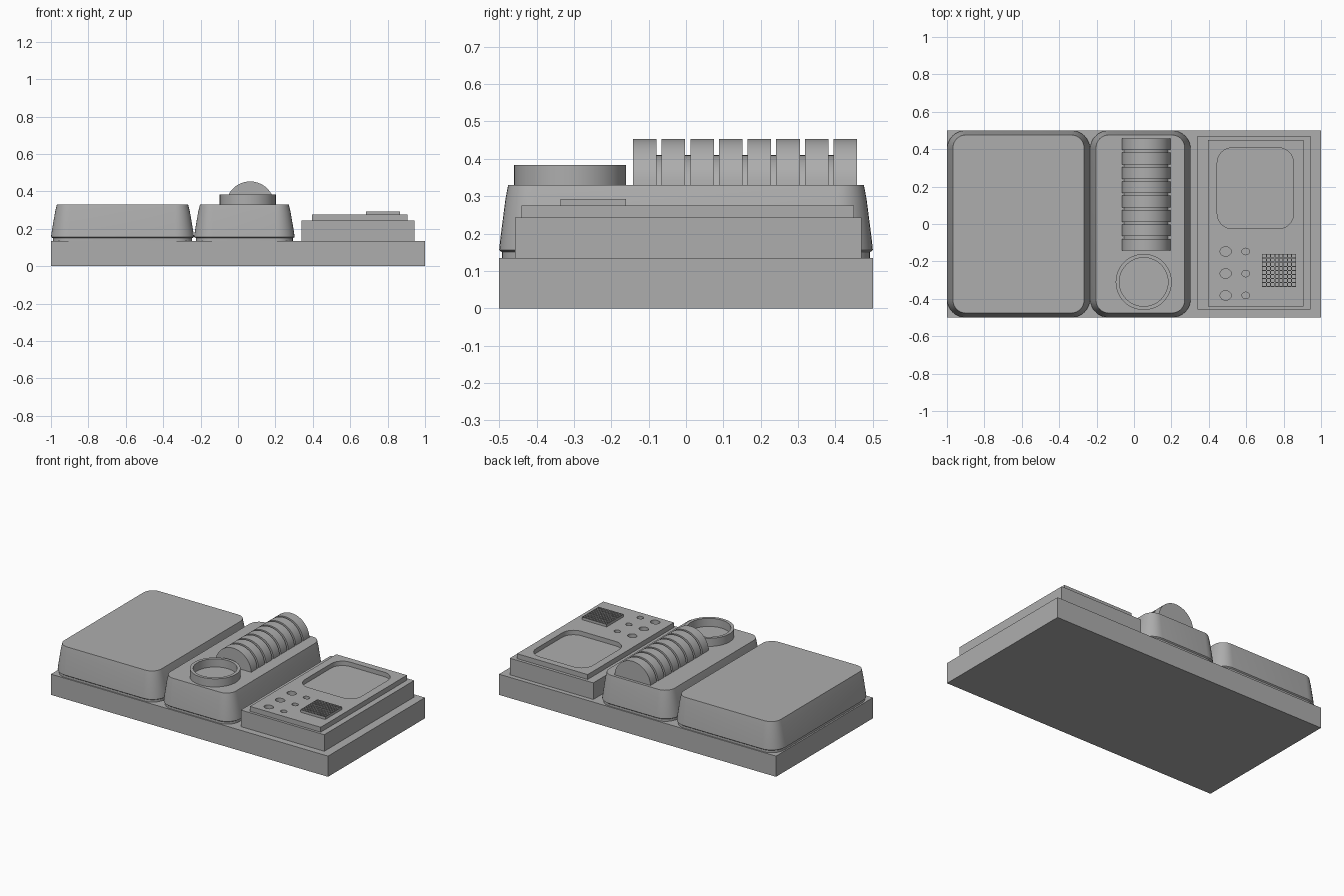
import bpy, bmesh, math

if "Cube" in bpy.data.objects:
    bpy.data.objects.remove(bpy.data.objects["Cube"])

grey = bpy.data.materials.new("mid grey")
grey.diffuse_color = (0.42, 0.42, 0.42, 1)
grey.use_nodes = True
grey.node_tree.nodes["Principled BSDF"].inputs["Base Color"].default_value = grey.diffuse_color


def finish(name, bm, smooth=True):
    """Turn a bmesh into a named grey object."""
    bmesh.ops.recalc_face_normals(bm, faces=bm.faces)
    me = bpy.data.meshes.new(name)
    bm.to_mesh(me)
    bm.free()
    me.materials.append(grey)
    ob = bpy.data.objects.new(name, me)
    bpy.context.collection.objects.link(ob)
    if smooth:
        bpy.ops.object.select_all(action='DESELECT')
        ob.select_set(True)
        bpy.context.view_layer.objects.active = ob
        bpy.ops.object.shade_smooth_by_angle(angle=math.radians(30))
    return ob


def loft(bm, rings, closed=False):
    """Skin equal-length point rings, capping the ends or joining last to first."""
    vs = [[bm.verts.new(p) for p in r] for r in rings]
    n = len(vs[0])
    pairs = list(zip(vs, vs[1:])) + ([(vs[-1], vs[0])] if closed else [])
    for a, b in pairs:
        for i in range(n):
            j = (i + 1) % n
            bm.faces.new((a[i], a[j], b[j], b[i]))
    if not closed:
        bm.faces.new(vs[0][::-1])
        bm.faces.new(vs[-1])


def rounded(x0, x1, y0, y1, r, z, n=8):
    pts = []
    for k, (cx, cy) in enumerate([(x1 - r, y1 - r), (x0 + r, y1 - r),
                                  (x0 + r, y0 + r), (x1 - r, y0 + r)]):
        for i in range(n + 1):
            a = (k + i / n) * math.pi / 2
            pts.append((cx + r * math.cos(a), cy + r * math.sin(a), z))
    return pts


def circle(cx, cy, r, z, n=48, sy=1):
    return [(cx + r * math.cos(2 * math.pi * i / n),
             cy + r * sy * math.sin(2 * math.pi * i / n), z) for i in range(n)]


def box(name, x0, x1, y0, y1, z0, z1):
    bm = bmesh.new()
    loft(bm, [[(x0, y0, z), (x1, y0, z), (x1, y1, z), (x0, y1, z)] for z in (z0, z1)])
    return finish(name, bm, False)


# base slab and stepped panel housing
box("base", -1, 1, -0.5, 0.5, 0, 0.135)
box("panel_housing", 0.34, 0.943, -0.457, 0.47, 0.135, 0.243)

# tapered rounded blocks with a narrow neck at the foot
for name, x0, x1 in (("large_block", -1.0, -0.235), ("middle_block", -0.235, 0.303)):
    bm = bmesh.new()
    rings = []
    for inset, r, z in ((0.01, 0.09, 0.135), (0.01, 0.09, 0.15), (0, 0.1, 0.156),
                        (0.004, 0.096, 0.185), (0.022, 0.078, 0.29), (0.032, 0.068, 0.33)):
        iy = inset * 0.75
        rings.append(rounded(x0 + inset, x1 - inset, -0.5 + iy, 0.5 - iy, r, z))
    loft(bm, rings)
    finish(name, bm)

# open ring
bm = bmesh.new()
loft(bm, [circle(0.052, -0.31, r, z) for r, z in
          ((0.15, 0.33), (0.15, 0.383), (0.13, 0.383), (0.13, 0.33))], closed=True)
finish("ring", bm)


def half_roll(bm, y0, y1, r, zc, n=28):
    """Part of a cylinder along y that rises above the middle block."""
    a0 = math.asin((0.33 - zc) / r)
    angs = [a0 + (math.pi - 2 * a0) * i / n for i in range(n + 1)]
    loft(bm, [[(0.065 + r * math.cos(a), y, zc + r * math.sin(a)) for a in angs]
              for y in (y0, y1)])


# ribbed roller: eight discs on a lower core
bm = bmesh.new()
for i in range(8):
    y = -0.142 + i * 0.0767
    half_roll(bm, y, y + 0.063, 0.13, 0.323)
    if i < 7:
        half_roll(bm, y + 0.063, y + 0.0767, 0.126, 0.284)
finish("roller", bm)

# control plate with screen recess and button holes
plate = box("control_plate", 0.395, 0.905, -0.44, 0.45, 0.243, 0.275)
bm = bmesh.new()
loft(bm, [rounded(0.445, 0.853, -0.025, 0.407, 0.08, z) for z in (0.246, 0.3)])
for y in (-0.147, -0.265, -0.382):
    for x, r in ((0.49, 0.03), (0.598, 0.021)):
        loft(bm, [circle(x, y, r, z, 16, 0.84) for z in (0.25, 0.3)])
cutter = finish("plate_cutter", bm, False)
cutter.hide_render = True
mod = plate.modifiers.new("recesses", 'BOOLEAN')
mod.operation = 'DIFFERENCE'
mod.solver = 'EXACT'
mod.object = cutter
bpy.ops.object.select_all(action='DESELECT')
plate.select_set(True)
bpy.context.view_layer.objects.active = plate
bpy.ops.object.modifier_apply(modifier=mod.name)
bpy.data.objects.remove(cutter)
bpy.ops.object.shade_smooth_by_angle(angle=math.radians(30))

# perforated speaker grille
bm = bmesh.new()
bmesh.ops.create_grid(bm, x_segments=8, y_segments=8, size=0.5)
for v in bm.verts:
    v.co = (0.775 + v.co.x * 0.18, -0.248 + v.co.y * 0.175, 0.292)
cells = bm.faces[:]
rim = [e for e in bm.edges if e.is_boundary]
skirt = bmesh.ops.extrude_edge_only(bm, edges=rim)["geom"]
for v in skirt:
    if isinstance(v, bmesh.types.BMVert):
        v.co.z = 0.275
bmesh.ops.inset_individual(bm, faces=cells, thickness=0.004)
for f in cells:
    ext = bmesh.ops.extrude_discrete_faces(bm, faces=[f])["faces"][0]
    for v in ext.verts:
        v.co.z = 0.279
finish("speaker_grille", bm, False)
